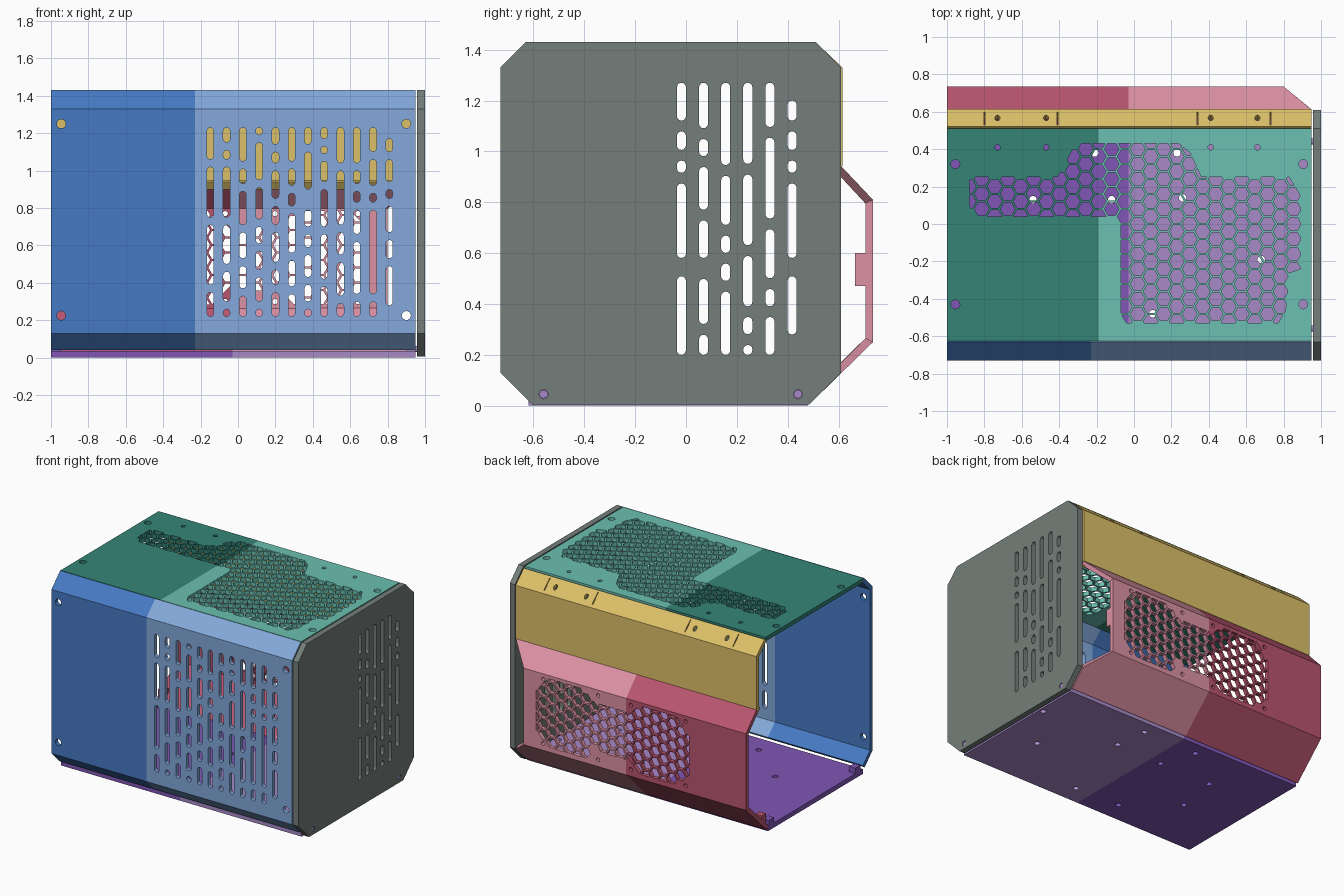
import bpy, bmesh, math
from mathutils import Vector
from mathutils.geometry import delaunay_2d_cdt

if "Cube" in bpy.data.objects:
    bpy.data.objects.remove(bpy.data.objects["Cube"])


def material(name, r, g, b):
    m = bpy.data.materials.new(name)
    m.use_nodes = True
    col = [(c / 255 / 12.92 if c < 11 else ((c / 255 + 0.055) / 1.055) ** 2.4) for c in (r, g, b)] + [1]
    m.diffuse_color = col
    m.node_tree.nodes["Principled BSDF"].inputs["Base Color"].default_value = col
    return m


blue, pale_blue = material("blue", 70, 122, 196), material("pale blue", 131, 169, 219)
teal, pale_teal = material("teal", 53, 132, 118), material("pale teal", 108, 192, 178)
red, pink = material("deep pink", 185, 85, 111), material("pale pink", 220, 145, 164)
purple, lilac = material("purple", 128, 86, 182), material("lilac", 168, 138, 201)
gold, grey = material("gold", 220, 192, 104), material("grey", 116, 127, 122)


# 2D shapes
def ngon(x, y, r, n=16):
    return [(x + r * math.cos(2 * math.pi * i / n), y + r * math.sin(2 * math.pi * i / n)) for i in range(n)]


def rect(x0, y0, x1, y1):
    return [(x0, y0), (x1, y0), (x1, y1), (x0, y1)]


def slot(x, low, high, r=0.018, n=6):
    top = [(x + r * math.cos(math.pi * i / n), high - r + r * math.sin(math.pi * i / n)) for i in range(n + 1)]
    return top + [(2 * x - px, low + high - py) for px, py in top]


def slot_column(x, low, high, gaps, gap=0.042):
    """Slots from low to high, broken at the gap heights (in hundredths)."""
    cuts = [high + gap / 2] + [g / 100 for g in gaps] + [low - gap / 2]
    return [slot(x, b + gap / 2, a - gap / 2) for a, b in zip(cuts, cuts[1:]) if a - b > gap + 0.037]


def area(p):
    return sum(a[0] * b[1] - b[0] * a[1] for a, b in zip(p, p[1:] + p[:1])) / 2


def clip(region, cell):
    """Part of a region inside a convex cell."""
    out = region
    for (ax, ay), (bx, by) in zip(cell, cell[1:] + cell[:1]):
        def side(p):
            return (bx - ax) * (p[1] - ay) - (by - ay) * (p[0] - ax)
        src, out = out, []
        for p, q in zip(src, src[1:] + src[:1]):
            sp, sq = side(p), side(q)
            if sp >= 0:
                out.append(p)
            if (sp >= 0) != (sq >= 0):
                t = sp / (sp - sq)
                out.append((p[0] + t * (q[0] - p[0]), p[1] + t * (q[1] - p[1])))
    return out


def honeycomb(region, step=0.0695, radius=0.0395):
    """Hexagonal holes filling a region, trimmed at its border."""
    if area(region) < 0:
        region = region[::-1]
    rise, holes = step * 2 / math.sqrt(3), []
    for i in range(-15, 16):
        for j in range(-15, 16):
            cell = ngon(i * step + 0.02, (j + (i % 2) / 2) * rise, radius, 6)
            hole = clip(region, cell)
            if len(hole) > 2 and abs(area(hole)) > 0.0006:
                holes.append(hole)
    return holes


# Sheet panels: a flat outline with holes, folded into place and thickened
def panel(name, outline, holes, fold, mats, split=None, bends=(), flip=False, thick=0.03):
    pts, faces, edges = [], [], []
    for loop in [outline] + holes:
        loop = loop if area(loop) > 0 else loop[::-1]
        faces.append(list(range(len(pts), len(pts) + len(loop))))
        pts += [Vector(p) for p in loop]
    lines = [((-1.1, b), (1.1, b)) for b in bends]
    if split is not None:
        lines.append(((split, -1), (split, 2)))
    for a, b in lines:
        edges.append((len(pts), len(pts) + 1))
        pts += [Vector(a), Vector(b)]
    co, _, tris, _, _, origin = delaunay_2d_cdt(pts, edges, faces, 0, 1e-5)
    bm = bmesh.new()
    verts = [bm.verts.new(fold(p.x, p.y)) for p in co]
    for tri, ids in zip(tris, origin):
        if list(ids) == [0]:
            f = bm.faces.new([verts[i] for i in (reversed(tri) if flip else tri)])
            mid = sum(co[i].x for i in tri) / 3
            f.material_index = int(split is not None and mid > split)
    bmesh.ops.delete(bm, geom=[v for v in bm.verts if not v.link_faces], context='VERTS')
    mesh = bpy.data.meshes.new(name)
    bm.to_mesh(mesh)
    bm.free()
    for m in mats:
        mesh.materials.append(m)
    ob = bpy.data.objects.new(name, mesh)
    bpy.context.collection.objects.link(ob)
    mod = ob.modifiers.new("thickness", 'SOLIDIFY')
    mod.thickness, mod.offset, mod.use_even_offset = thick, -1, True
    return ob


def wall(profile):
    """Fold a sheet drawn in x and z so that it follows a (y, z) profile."""
    def fold(x, z):
        for (y0, z0), (y1, z1) in zip(profile, profile[1:]):
            if z <= z1 + 1e-6:
                break
        return (x, y0 + (y1 - y0) * (z - z0) / (z1 - z0), z)
    return fold


def box(name, centre, size, mat):
    bpy.ops.mesh.primitive_cube_add(size=1, location=centre)
    ob = bpy.context.object
    ob.name, ob.scale = name, size
    ob.data.materials.append(mat)


# Front panel with broken slots
gaps = [(104, 73, 37), (113, 104, 73, 48, 28), (103, 91, 69, 51, 35), (117, 93, 72, 59, 45, 28),
        (112, 102, 83, 69, 49, 37), (103, 90, 79, 54, 36), (112, 88, 81, 68, 57, 41, 28),
        (115, 107, 92, 68, 40), (102, 69, 53, 31), (102, 91, 81, 64, 32), (108, 90, 81, 32),
        (108, 92, 83, 65, 51)]
holes = [ngon(x, z, 0.024) for x in (-0.945, 0.9) for z in (0.225, 1.25)]
for i, g in enumerate(gaps):
    last = i == len(gaps) - 1
    holes += slot_column(-0.148 + i * 0.087, 0.28 if last else 0.22, 1.17 if last else 1.23, g)
panel("front_panel", rect(-1, 0.04, 0.95, 1.43), holes,
      wall([(-0.64, 0.04), (-0.73, 0.13), (-0.73, 1.33), (-0.63, 1.43)]),
      [blue, pale_blue], -0.23, (0.13, 1.33))

# Top panel with honeycomb vent
vent = [(-0.88, 0.25), (-0.41, 0.25), (-0.31, 0.43), (0.24, 0.43), (0.3, 0.38), (0.36, 0.25),
        (0.83, 0.25), (0.89, 0.15), (0.89, -0.24), (0.83, -0.26), (0.81, -0.46), (0.77, -0.53),
        (-0.04, -0.53), (-0.07, -0.48), (-0.07, 0), (-0.13, 0.04), (-0.85, 0.04), (-0.88, 0.1)]
holes = honeycomb(vent)
holes += [ngon(x, y, 0.024) for x in (-0.955, 0.905) for y in (-0.43, 0.32)]
holes += [ngon(x, 0.41, 0.015, 12) for x in (-0.73, -0.47, 0.41, 0.66)]
panel("top_panel", rect(-1, -0.625, 0.95, 0.51), holes, lambda x, y: (x, y, 1.43), [teal, pale_teal], -0.19)

# Upper back panel with mounting holes and slits on the slope
holes = [ngon(x, 1.375, 0.014, 12) for x in (-0.73, -0.47, 0.41, 0.66)]
holes += [rect(x - 0.003, 1.345, x + 0.003, 1.41) for x in (-0.8, -0.41, 0.34, 0.73)]
panel("upper_back_panel", rect(-1, 0.94, 0.95, 1.42), holes,
      wall([(0.615, 0.94), (0.615, 1.33), (0.52, 1.42)]), [gold], None, (1.33,), True)
panel("upper_back_lip", rect(-1, 0.9, 0.95, 0.94), [], wall([(0.6, 0.9), (0.57, 0.94)]),
      [gold], None, (), False, 0.012)

# Bulged back panel with two fan vents joined by a bridge
fans = []
for cx in (-0.29, 0.45):
    fans.append([(cx + 0.25 * sx, 0.535 + 0.25 * sz) for sx, sz in
                 ((-1, -0.6), (-0.6, -1), (0.6, -1), (1, -0.6), (1, 0.6), (0.6, 1), (-0.6, 1), (-1, 0.6))])
left, right = fans
region = left[:4] + [(-0.03, 0.36), (0.19, 0.36)] + right[:1] + right[1:] + [(0.19, 0.71), (-0.03, 0.71)] + left[4:]
holes = honeycomb(region)
holes += [ngon(cx + s * 0.222, z, 0.014, 12) for cx in (-0.29, 0.42) for s in (-1, 1) for z in (0.3, 0.77)]
panel("back_panel", [(-1, 0.015), (0.95, 0.015), (0.95, 0.13), (0.8, 0.25), (0.8, 0.81), (0.95, 0.94), (-1, 0.94)],
      holes, wall([(0.495, 0.015), (0.735, 0.25), (0.735, 0.81), (0.612, 0.94)]),
      [red, pink], -0.03, (0.25, 0.81), True)
box("back_panel_tab", (0.77, 0.69, 0.535), (0.05, 0.05, 0.13), pink)
box("back_panel_corner_tab", (-0.97, 0.52, 0.1), (0.05, 0.05, 0.07), red)

# Floor with mounting holes
spots = [(0.1, -0.48), (0.68, -0.19), (-0.26, -0.47), (-0.59, -0.19), (0.92, 0.16), (-0.54, 0.13),
         (-0.12, 0.13), (0.26, 0.14), (-0.21, 0.38), (0.23, 0.38)]
panel("floor", rect(-1, -0.62, 0.95, 0.48), [ngon(x, y, 0.02) for x, y in spots],
      lambda x, y: (x, y, 0), [purple, lilac], -0.03, (), True, 0.035)
for side, y in (("front", -0.56), ("back", 0.44)):
    box(side + "_left_boss", (0.925, y, 0.045), (0.05, 0.06, 0.06), lilac)
    box(side + "_right_boss", (-0.975, y, 0.045), (0.05, 0.06, 0.06), purple)
    bpy.ops.mesh.primitive_cylinder_add(vertices=16, radius=0.016, depth=0.06,
                                        location=(0.965, y, 0.045), rotation=(0, math.pi / 2, 0))
    bpy.context.object.name = side + "_plate_screw"
    bpy.context.object.data.materials.append(lilac)

# End plate with chamfered corners and slots
gaps = [(110, 98.5, 89.5, 56, 53), (107, 96, 75, 56, 52, 30), (92.5, 69, 58, 47), (93, 61, 37, 26),
        (107.5, 71.5, 48, 37), (110, 98.5, 89.5, 56, 53)]
holes = [ngon(y, 0.045, 0.018) for y in (-0.56, 0.44)]
for i, g in enumerate(gaps):
    last = i == len(gaps) - 1
    holes += slot_column(-0.018 + i * 0.087, 0.28 if last else 0.2, 1.2 if last else 1.27, g)
panel("end_plate", [(-0.73, 0.13), (-0.605, 0.005), (0.485, 0.005), (0.61, 0.13), (0.61, 1.33),
                    (0.51, 1.43), (-0.63, 1.43), (-0.73, 1.33)],
      holes, lambda y, z: (1, y, z), [grey], thick=0.042)
